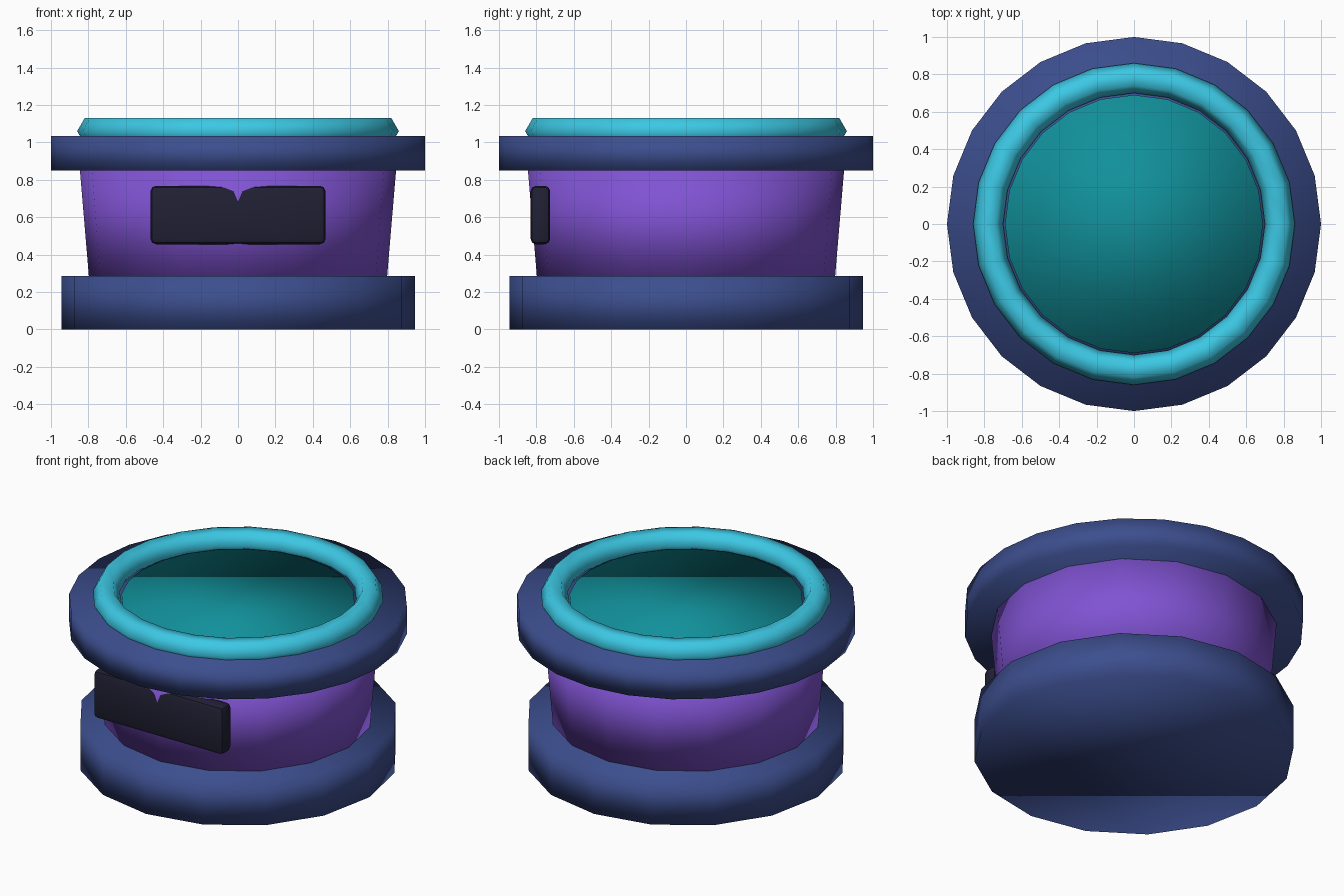
import bpy, bmesh, math
from mathutils import Matrix, Vector

if "Cube" in bpy.data.objects:
    bpy.data.objects.remove(bpy.data.objects["Cube"])


def lin(c):
    c /= 255
    return c / 12.92 if c <= 0.04045 else ((c + 0.055) / 1.055) ** 2.4


def material(name, r, g, b):
    m = bpy.data.materials.new(name)
    m.diffuse_color = (lin(r), lin(g), lin(b), 1)
    m.use_nodes = True
    m.node_tree.nodes["Principled BSDF"].inputs["Base Color"].default_value = m.diffuse_color
    return m


navy = material("navy", 60, 78, 142)
purple = material("purple", 128, 83, 211)
teal = material("teal", 17, 144, 154)
cyan = material("cyan", 60, 200, 228)
charcoal = material("charcoal", 32, 32, 52)


def finish(name, bm, mat):
    bmesh.ops.recalc_face_normals(bm, faces=bm.faces)
    for f in bm.faces:
        f.smooth = True
    me = bpy.data.meshes.new(name)
    bm.to_mesh(me)
    bm.free()
    me.materials.append(mat)
    ob = bpy.data.objects.new(name, me)
    bpy.context.collection.objects.link(ob)
    return ob


def drum(name, r0, r1, z0, z1, sides, mat):
    """Capped, smooth-shaded cylinder or taper from z0 to z1."""
    bm = bmesh.new()
    bmesh.ops.create_cone(bm, cap_ends=True, segments=sides, radius1=r0, radius2=r1,
                          depth=z1 - z0, matrix=Matrix.Translation((0, 0, (z0 + z1) / 2)))
    return finish(name, bm, mat)


def ring(name, major, minor, z, seg, sides, mat):
    """Torus with a low-sided cross-section."""
    bm = bmesh.new()
    rows = []
    for i in range(seg):
        a = 2 * math.pi * i / seg
        row = []
        for j in range(sides):
            t = 2 * math.pi * j / sides
            r = major + minor * math.cos(t)
            row.append(bm.verts.new((r * math.cos(a), r * math.sin(a), z + minor * math.sin(t))))
        rows.append(row)
    for i in range(seg):
        p, q = rows[i], rows[(i + 1) % seg]
        for j in range(sides):
            k = (j + 1) % sides
            bm.faces.new((p[j], q[j], q[k], p[k]))
    return finish(name, bm, mat)


# Pedestal, tapered body, wide rim
drum("base", 0.945, 0.945, 0.0, 0.285, 16, navy)
drum("body", 0.797, 0.846, 0.28, 0.86, 16, purple)
drum("rim", 1.0, 1.0, 0.85, 1.035, 24, navy)

# Inset disc and glowing ring on top
drum("top_disc", 0.69, 0.69, 0.95, 1.045, 24, teal)
ring("top_ring", 0.78, 0.08, 1.06, 24, 6, cyan)

# Front plate: the body's front corner pokes through it near the top
bm = bmesh.new()
lo, hi = Vector((-0.468, -0.831, 0.455)), Vector((0.468, -0.726, 0.768))
bmesh.ops.create_cube(bm, size=1, matrix=Matrix.Translation((lo + hi) / 2)
                      @ Matrix.Diagonal((*(hi - lo), 1)))
bmesh.ops.bevel(bm, geom=bm.edges[:], offset=0.03, segments=2, profile=0.5, affect='EDGES')
plate = finish("front_plate", bm, charcoal)
bpy.context.view_layer.objects.active = plate
plate.select_set(True)
bpy.ops.object.shade_smooth_by_angle(angle=math.radians(30))
